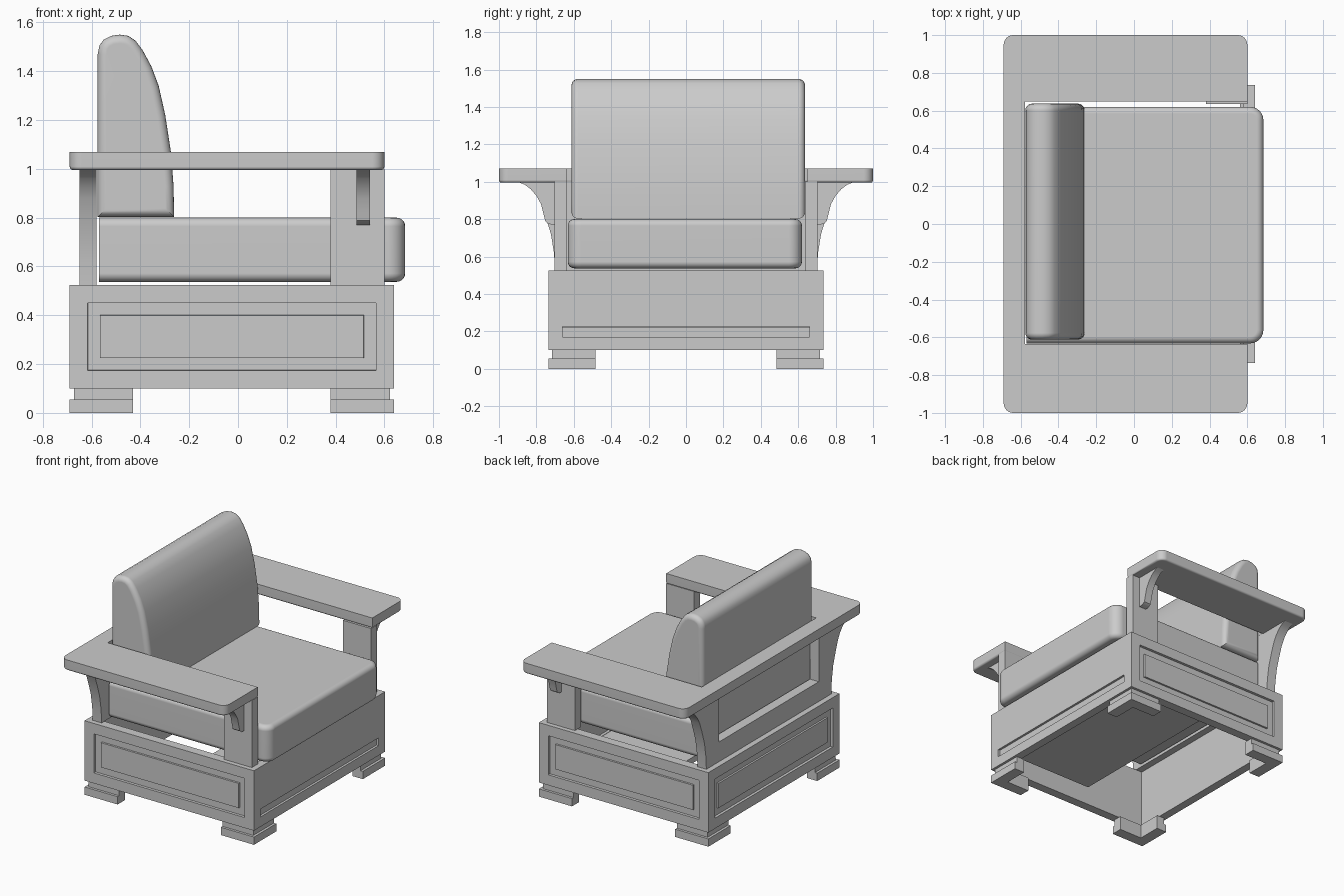
import bpy, bmesh, math
from mathutils import Vector

if "Cube" in bpy.data.objects:
    bpy.data.objects.remove(bpy.data.objects["Cube"], do_unlink=True)

# Single flat colour
grey = bpy.data.materials.new("plain_grey")
grey.use_nodes = True
COLOUR = (0.6, 0.6, 0.6, 1)
grey.diffuse_color = COLOUR
for node in grey.node_tree.nodes:
    if node.type == 'BSDF_PRINCIPLED':
        node.inputs["Base Color"].default_value = COLOUR


def finish(name, bm):
    bmesh.ops.recalc_face_normals(bm, faces=bm.faces)
    mesh = bpy.data.meshes.new(name)
    bm.to_mesh(mesh)
    bm.free()
    mesh.materials.append(grey)
    obj = bpy.data.objects.new(name, mesh)
    bpy.context.collection.objects.link(obj)
    return obj


def activate(obj):
    bpy.ops.object.select_all(action='DESELECT')
    obj.select_set(True)
    bpy.context.view_layer.objects.active = obj


def box_mesh(x, y, z):
    bm = bmesh.new()
    bmesh.ops.create_cube(bm, size=1)
    for v in bm.verts:
        v.co = [(r[0] + r[1]) / 2 + c * (r[1] - r[0]) for c, r in zip(v.co, (x, y, z))]
    return bm


def box(name, x, y, z):
    return finish(name, box_mesh(x, y, z))


def extrude(name, points, axis, start, end):
    """Extrude a closed 2D outline along the named axis."""
    place = {'x': lambda a, b: (start, a, b),
             'y': lambda a, b: (a, start, b),
             'z': lambda a, b: (a, b, start)}[axis]
    bm = bmesh.new()
    face = bm.faces.new([bm.verts.new(place(a, b)) for a, b in points])
    out = bmesh.ops.extrude_face_region(bm, geom=[face])
    shift = Vector([end - start if axis == k else 0 for k in "xyz"])
    bmesh.ops.translate(bm, vec=shift,
                        verts=[g for g in out["geom"] if isinstance(g, bmesh.types.BMVert)])
    return finish(name, bm)


def smooth(obj):
    activate(obj)
    bpy.ops.object.shade_smooth_by_angle(angle=math.radians(35))
    mod = obj.modifiers.new("flat_face_normals", 'WEIGHTED_NORMAL')
    mod.keep_sharp = True


def soften(obj, width, segments, chosen):
    """Round the edges for which chosen(start, end) holds."""
    bm = bmesh.new()
    bm.from_mesh(obj.data)
    edges = [e for e in bm.edges if chosen(e.verts[0].co, e.verts[1].co)]
    bmesh.ops.bevel(bm, geom=edges, offset=width, segments=segments,
                    profile=0.5, affect='EDGES', clamp_overlap=True)
    bm.to_mesh(obj.data)
    bm.free()
    smooth(obj)


def carve(obj, x, y, z):
    cutter = box("cutter", x, y, z)
    cutter.hide_render = True
    mod = obj.modifiers.new("cut", 'BOOLEAN')
    mod.operation = 'DIFFERENCE'
    mod.solver = 'EXACT'
    mod.object = cutter
    activate(obj)
    bpy.ops.object.modifier_apply(modifier=mod.name)
    bpy.data.objects.remove(cutter, do_unlink=True)


# Base with framed panels on the sides and back
BACK, FRONT, SIDE = -0.69, 0.64, 0.735
bm = box_mesh((BACK, FRONT), (-SIDE, SIDE), (0.1, 0.525))
bm.normal_update()
for face in [f for f in bm.faces if abs(f.normal.y) > 0.9 or f.normal.x < -0.9]:
    for thickness, depth in ((0.074, 0), (0.001, -0.018), (0.049, 0), (0.001, 0.012)):
        bmesh.ops.inset_individual(bm, faces=[face], thickness=thickness,
                                   depth=depth, use_even_offset=True)
base = finish("base", bm)
# Open frame under the cushion and the slot for the pull-out board
carve(base, (-0.63, 0.58), (-0.67, 0.67), (0, 0.6))
carve(base, (0.5, 0.7), (-0.66, 0.66), (0.17, 0.225))
box("pull_out_front", (0.56, 0.625), (-0.659, 0.659), (0.171, 0.224))
box("pull_out_board", (-0.1, 0.6), (-0.6, 0.6), (0.18, 0.222))

# Stepped L-shaped feet
for end, outer, dx in (("front", FRONT, -1), ("back", BACK, 1)):
    for side, s in (("left", 1), ("right", -1)):
        for tier, inset, z0, z1 in (("lower", 0, 0, 0.055), ("upper", 0.018, 0.055, 0.1)):
            x0, y0 = outer + dx * inset, s * (SIDE - inset)
            x2, y2 = outer + dx * 0.26, s * (SIDE - 0.25)
            x1, y1 = outer + dx * 0.08, s * (SIDE - 0.08)
            extrude(f"{end}_{side}_foot_{tier}",
                    [(x0, y0), (x2, y0), (x2, y1), (x1, y1), (x1, y2), (x0, y2)],
                    'z', z0, z1)

# Front posts and the curved brackets under the arms
flare = [(0.775, 0.88), (0.8, 0.925), (0.83, 0.96), (0.86, 0.983), (0.9, 1.0)]
front_outline = [(0.69, 0.77), (0.73, 0.773), (0.752, 0.788), (0.76, 0.82)] + flare + [(0.69, 1.0)]
back_outline = [(0.56, 0.525), (0.7, 0.525), (0.706, 0.62), (0.722, 0.72),
                (0.75, 0.81)] + flare + [(0.56, 1.0)]
for side, s in (("left", 1), ("right", -1)):
    box(f"{side}_front_post", (0.38, 0.6), sorted((s * 0.635, s * 0.702)), (0.525, 1.0))
    for part, outline, x0, x1 in (("front_bracket", front_outline, 0.485, 0.54),
                                  ("back_post", back_outline, -0.65, -0.58)):
        smooth(extrude(f"{side}_{part}", [(s * y, z) for y, z in outline], 'x', x0, x1))
box("back_lower_rail", (-0.65, -0.58), (-0.56, 0.56), (0.525, 0.665))


# U-shaped arm rest running round the back
def corner(x, y, r, start):
    return [(x + r * math.cos(math.radians(start + a)), y + r * math.sin(math.radians(start + a)))
            for a in range(0, 91, 15)]


R = 0.05
outline = (corner(0.6 - R, 1 - R, R, 0) + corner(BACK + R, 1 - R, R, 90)
           + corner(BACK + R, R - 1, R, 180) + corner(0.6 - R, R - 1, R, 270)
           + [(0.6, -0.635), (-0.578, -0.635), (-0.578, 0.648), (0.6, 0.648)])
arms = extrude("arm_rest", outline, 'z', 0.995, 1.07)
soften(arms, 0.014, 3, lambda a, b: max(a.z, b.z) < 1.0)

# Seat cushion with rounded front corners and a square back
r = 0.07
outline = (corner(0.685 - r, 0.62 - r, r, 0) + [(-0.57, 0.62), (-0.57, -0.632)]
           + corner(0.685 - r, r - 0.632, r, 270))
seat = extrude("seat_cushion", outline, 'z', 0.537, 0.8)
soften(seat, 0.035, 5, lambda a, b: abs(a.z - b.z) < 0.01 and max(a.x, b.x) > -0.5)

# Back cushion, rounded over the top and along both ends
outline = [(-0.575, 0.803), (-0.262, 0.803), (-0.264, 0.93), (-0.275, 1.07), (-0.298, 1.22),
           (-0.325, 1.34), (-0.355, 1.42), (-0.39, 1.485), (-0.42, 1.525), (-0.45, 1.545),
           (-0.485, 1.55), (-0.52, 1.545), (-0.55, 1.53), (-0.568, 1.505), (-0.575, 1.47)]
cushion = extrude("back_cushion", outline, 'y', -0.612, 0.637)
soften(cushion, 0.035, 5, lambda a, b: abs(a.y - b.y) < 0.01)
